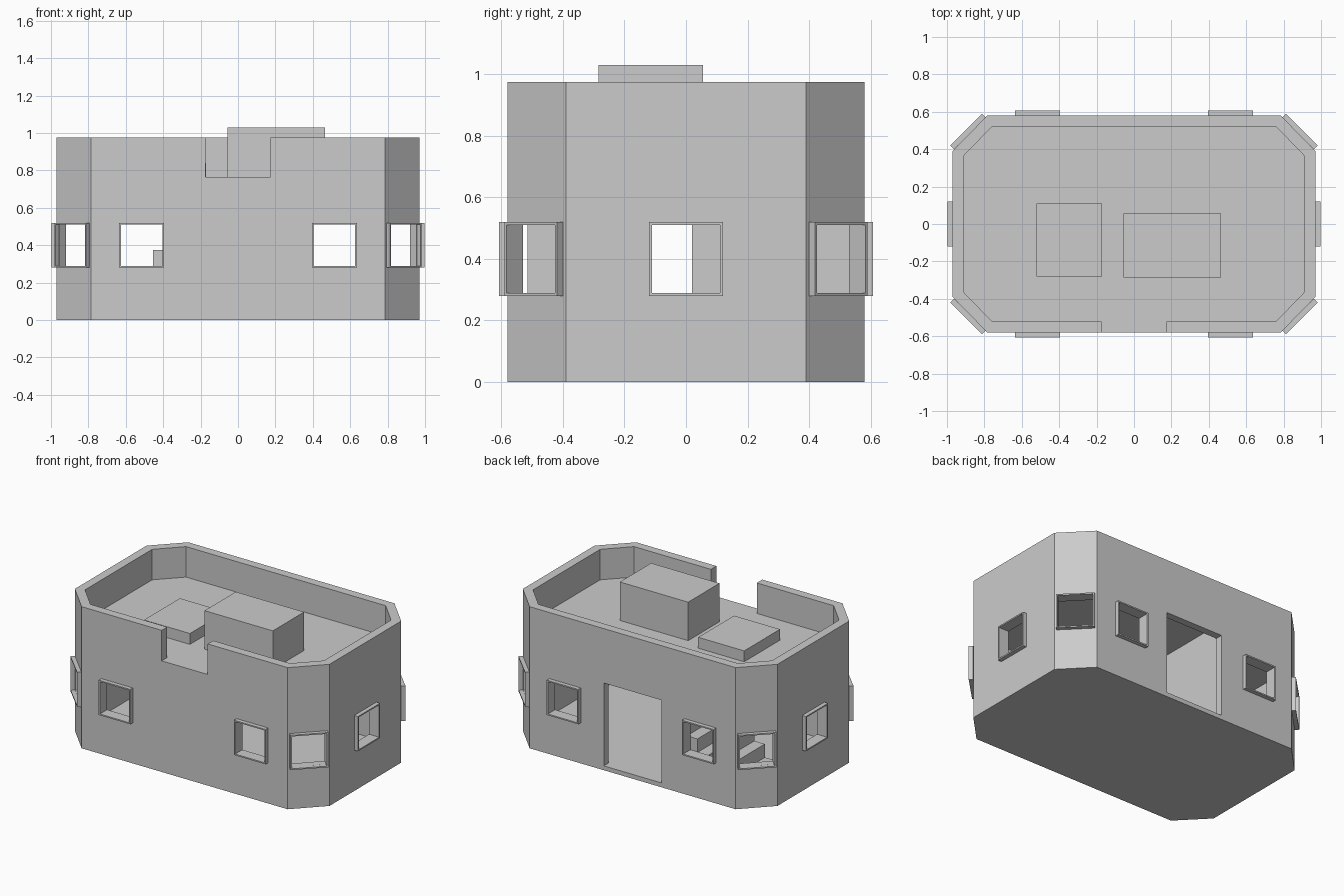
import bpy, bmesh
from math import pi, sin, cos
from mathutils import Matrix, Vector

cube = bpy.data.objects.get("Cube")
if cube:
    bpy.data.objects.remove(cube, do_unlink=True)

# One plain grey for the whole building
grey = bpy.data.materials.new("plain_grey")
grey.use_nodes = True
COLOUR = (0.6, 0.6, 0.6, 1)
grey.diffuse_color = COLOUR
grey.node_tree.nodes["Principled BSDF"].inputs["Base Color"].default_value = COLOUR


def finish(name, bm):
    bmesh.ops.recalc_face_normals(bm, faces=bm.faces[:])
    mesh = bpy.data.meshes.new(name)
    bm.to_mesh(mesh)
    bm.free()
    mesh.materials.append(grey)
    obj = bpy.data.objects.new(name, mesh)
    bpy.context.collection.objects.link(obj)
    return obj


def prism(name, points, depth):
    """Extrude a closed outline along a vector."""
    bm = bmesh.new()
    face = bm.faces.new([bm.verts.new(p) for p in points])
    out = bmesh.ops.extrude_face_region(bm, geom=[face])
    verts = [v for v in out["geom"] if isinstance(v, bmesh.types.BMVert)]
    bmesh.ops.translate(bm, verts=verts, vec=Vector(depth))
    return finish(name, bm)


def box(name, x0, x1, y0, y1, z0, z1):
    return prism(name, [(x0, y0, z0), (x1, y0, z0), (x1, y1, z0), (x0, y1, z0)],
                 (0, 0, z1 - z0))


def octagon(name, hx, hy, cx, cy, z0, z1):
    """Rectangle with cut corners; (cx, hy) and (hx, cy) end each cut."""
    corner = [(hx, cy), (cx, hy)]
    pts = corner + [(-x, y) for x, y in corner[::-1]]
    pts += [(-x, -y) for x, y in pts]
    return prism(name, [(x, y, z0) for x, y in pts], (0, 0, z1 - z0))


def cut(target, cutter):
    mod = target.modifiers.new("cut", "BOOLEAN")
    mod.operation = "DIFFERENCE"
    mod.solver = "EXACT"
    mod.object = cutter
    bpy.context.view_layer.objects.active = target
    bpy.ops.object.modifier_apply(modifier=mod.name)
    bpy.data.objects.remove(cutter, do_unlink=True)


# Walls, parapet, room, roof entrance and back door
WALL = 0.06
ROOF = 0.765
building = octagon("building_shell", 0.97, 0.58, 0.785, 0.39, 0, 0.975)
cut(building, octagon("roof_cutter", 0.91, 0.52, 0.76, 0.365, ROOF, 1.2))
cut(building, octagon("room_cutter", 0.92, 0.53, 0.765, 0.37, 0.03, 0.7))
cut(building, box("notch_cutter", -0.175, 0.175, -0.7, -0.45, ROOF, 1.2))
cut(building, box("door_cutter", -0.22, 0.22, 0.45, 0.7, 0.03, 0.6))

# Windows: position on the wall and outward angle
windows = [("side_window", s * 0.97, 0, 0 if s > 0 else pi) for s in (1, -1)]
for sx in (1, -1):
    for sy in (1, -1):
        windows.append(("wall_window", sx * 0.515, sy * 0.58, sy * pi / 2))
        angle = sy * (pi / 4 if sx > 0 else 3 * pi / 4)
        windows.append(("corner_window", sx * 0.8775, sy * 0.485, angle))

HALF, RIM, OUT = 0.12, 0.009, 0.028
for name, x, y, angle in windows:
    place = Matrix.Translation((x, y, 0.4)) @ Matrix.Rotation(angle, 4, "Z")
    inner = HALF - RIM
    hole = box("window_cutter", -0.1, 0.1, -inner, inner, -inner, inner)
    hole.data.transform(place)
    cut(building, hole)
    frame = box(name + "_frame", 0, OUT, -HALF, HALF, -HALF, HALF)
    cut(frame, box("frame_cutter", -0.1, 0.1, -inner, inner, -inner, inner))
    frame.data.transform(place)

# Boxes on the roof
box("roof_house", -0.055, 0.465, -0.285, 0.055, ROOF - 0.005, 1.03)
box("roof_hatch", -0.52, -0.17, -0.28, 0.11, ROOF - 0.005, 0.84)

# Inside stairs and partitions
TREAD, RISE = 0.08, 0.0925
profile = [(-0.24, 0.02)]
for i in range(6):
    x = -0.695 + i * TREAD
    z = 0.005 + i * RISE
    profile[0:0] = [(x, z + RISE), (x, max(z, 0.02))]
profile = [(x, z) for x, z in profile]
steps = [(-0.695, 0.02)]
for i in range(6):
    x, z = -0.695 + i * TREAD, 0.005 + (i + 1) * RISE
    steps += [(x, z), (min(x + TREAD, -0.24), z)]
steps.append((-0.24, 0.02))
prism("inside_stairs", [(x, 0.02, z) for x, z in steps], (0, 0.505, 0))
box("stair_partition", -0.26, -0.23, 0.02, 0.535, 0.02, 0.71)
box("front_partition", -0.26, -0.23, -0.515, -0.3, 0.02, 0.71)
